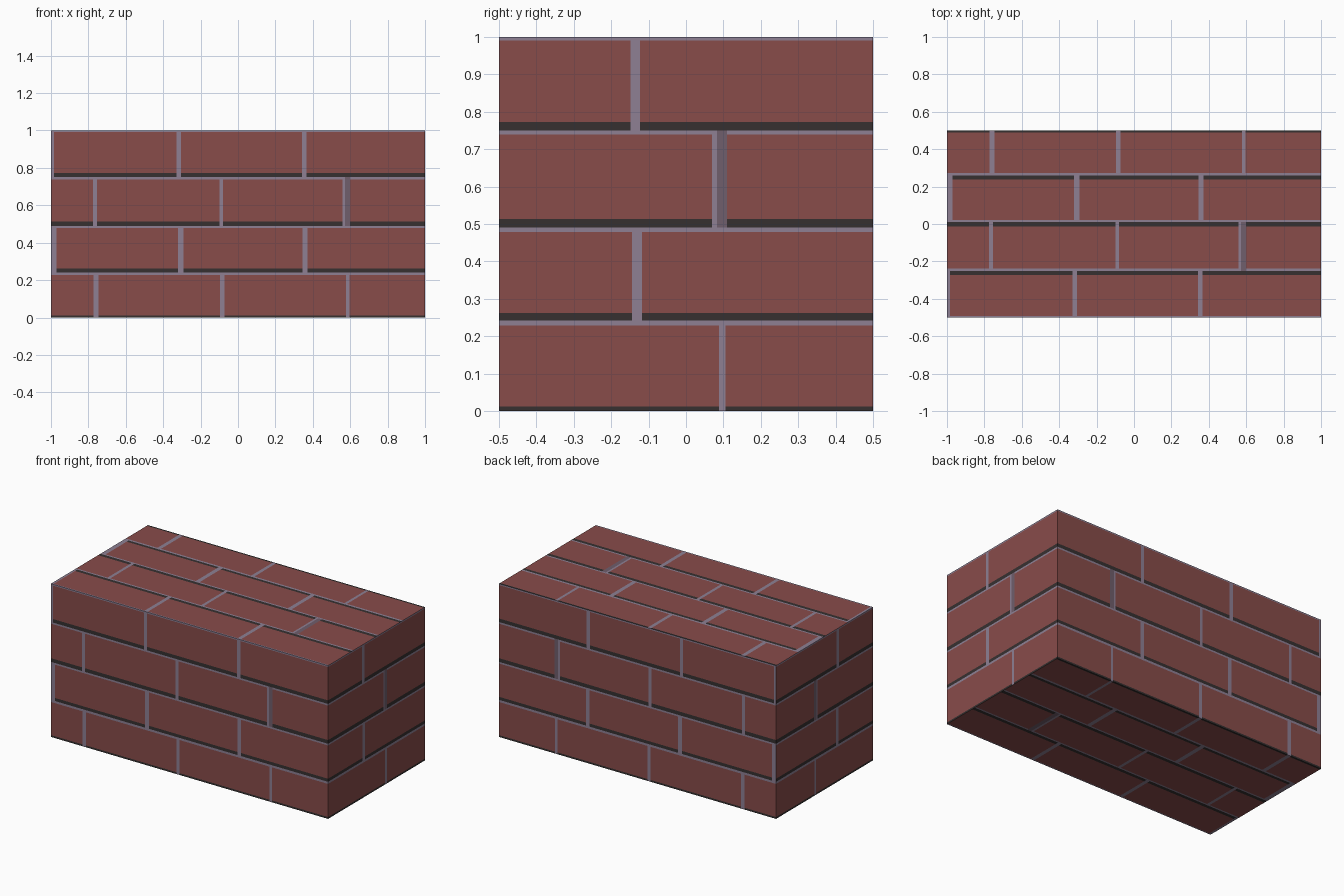
import bpy, bmesh
from mathutils import Vector

if "Cube" in bpy.data.objects:
    bpy.data.objects.remove(bpy.data.objects["Cube"])


def srgb(r, g, b):
    lin = lambda c: (c / 255 / 12.92) if c < 10 else ((c / 255 + 0.055) / 1.055) ** 2.4
    return (lin(r), lin(g), lin(b), 1)


BRICK, MORTAR, DARK, DULL = range(4)
materials = []
for name, colour in (("red brick", srgb(136, 76, 74)), ("pale mortar", srgb(142, 128, 148)),
                     ("dark joint", srgb(54, 48, 48)), ("dull mortar", srgb(112, 94, 108))):
    m = bpy.data.materials.new(name)
    m.diffuse_color = colour
    m.use_nodes = True
    m.node_tree.nodes["Principled BSDF"].inputs["Base Color"].default_value = m.diffuse_color
    materials.append(m)

# Brick courses: start of dark bed joint, its top, start of the pale strip, end of course
COURSES = [(0, .012, .228, .242), (.242, .262, .479, .49),
           (.49, .514, .739, .75), (.75, .773, .991, 1)]
# Upright joints in each course: from, to, colour
JOINTS = [
    [(-.772, -.746, MORTAR), (-.095, -.072, MORTAR), (.578, .596, MORTAR)],
    [(-1, -.97, MORTAR), (-.32, -.292, MORTAR), (.345, .372, MORTAR)],
    [(-.775, -.755, MORTAR), (-.1, -.08, MORTAR), (.56, .573, MORTAR), (.573, .6, DULL)],
    [(-1, -.985, MORTAR), (-.33, -.306, MORTAR), (.342, .367, MORTAR)],
]


def cut(bm, faces, co, no):
    geom = set(faces)
    for f in faces:
        geom.update(f.edges)
        geom.update(f.verts)
    bmesh.ops.bisect_plane(bm, geom=list(geom), dist=1e-6, plane_co=co, plane_no=no)


def course_of(v):
    return max(i for i, c in enumerate(COURSES) if v >= c[0])


def colour_of(u, v):
    row = course_of(v)
    for a, b, mat in JOINTS[row]:
        if a < u < b:
            return mat
    _, dark_top, pale, _ = COURSES[row]
    return DARK if v < dark_top else MORTAR if v > pale else BRICK


def build_side(name, cells, to_uv, to_3d, normal):
    """Cracked wall side: each cell is a separate fragment, cut into bricks and joints."""
    bm = bmesh.new()
    for cell in cells:
        bm.faces.new([bm.verts.new((*to_uv(*p), 0)) for p in cell])
    for _, dark_top, pale, top in COURSES:
        for v in (dark_top, pale, top):
            if v < 1:
                cut(bm, bm.faces[:], (0, v, 0), (0, 1, 0))
    for row, joints in enumerate(JOINTS):
        for u in sorted({e for j in joints for e in j[:2]}):
            faces = [f for f in bm.faces if course_of(f.calc_center_median().y) == row]
            if faces:
                cut(bm, faces, (u, 0, 0), (1, 0, 0))
    for f in bm.faces:
        c = f.calc_center_median()
        f.material_index = colour_of(c.x, c.y)
    for v in bm.verts:
        v.co = to_3d(v.co.x, v.co.y)
    for f in bm.faces:
        f.normal_update()
        if f.normal.dot(Vector(normal)) < 0:
            f.normal_flip()
    mesh = bpy.data.meshes.new(name)
    bm.to_mesh(mesh)
    bm.free()
    for m in materials:
        mesh.materials.append(m)
    bpy.context.collection.objects.link(bpy.data.objects.new(name, mesh))


same = lambda a, b: (a, b)
flat = lambda x, y: (x, .5 - y)          # courses run from the back edge
SHIFT = .49                              # pattern offset on the short ends
end = lambda y, z: (y + SHIFT, z)

# Front: crack junctions p, q
p, q = (-.2, .46), (.57, .54)
build_side("front_side", [
    [(-.9, 1), p, q, (.88, 1)],
    [(-1, 0), (-.57, 0), p, (-.9, 1), (-1, 1)],
    [(-.57, 0), (.79, 0), q, p],
    [(.79, 0), (1, 0), (1, 1), (.88, 1), q]],
    same, lambda u, v: (u, -.5, v), (0, -1, 0))

# Back: one crack junction
p = (.05, .7)
build_side("back_side", [
    [(.82, 1), (1, 1), (1, 0), (.16, 0), p],
    [p, (-.13, 1), (.82, 1)],
    [(-.13, 1), p, (-.83, 0), (-1, 0), (-1, 1)],
    [p, (.16, 0), (-.83, 0)]],
    same, lambda u, v: (u, .5, v), (0, 1, 0))

# Top: three crack junctions
p, q, r = (-.84, -.1), (-.11, .2), (.51, -.1)
build_side("top_side", [
    [(-1, -.5), (-.91, -.5), p, (-1, -.1)],
    [(-1, -.1), p, q, (-.13, .5), (-1, .5)],
    [(-.91, -.5), (.88, -.5), r, q, p],
    [(-.13, .5), q, r, (.82, .5)],
    [(.88, -.5), (1, -.5), (1, .5), (.82, .5), r]],
    flat, lambda u, v: (u, .5 - v, 1), (0, 0, 1))

# Bottom: two cracks running front to back
build_side("bottom_side", [
    [(-1, -.5), (-.57, -.5), (-.83, .5), (-1, .5)],
    [(-.57, -.5), (.79, -.5), (.16, .5), (-.83, .5)],
    [(.79, -.5), (1, -.5), (1, .5), (.16, .5)]],
    flat, lambda u, v: (u, .5 - v, 0), (0, 0, -1))

# Short ends
build_side("right_side", [[(-.5, 0), (.5, 0), (.5, 1), (-.5, 1)]],
           end, lambda u, v: (1, u - SHIFT, v), (1, 0, 0))
build_side("left_side", [
    [(-.5, 0), (.2, 0), (-.1, 1), (-.5, 1)],
    [(.2, 0), (.5, 0), (.5, 1), (-.1, 1)]],
    end, lambda u, v: (-1, u - SHIFT, v), (-1, 0, 0))
